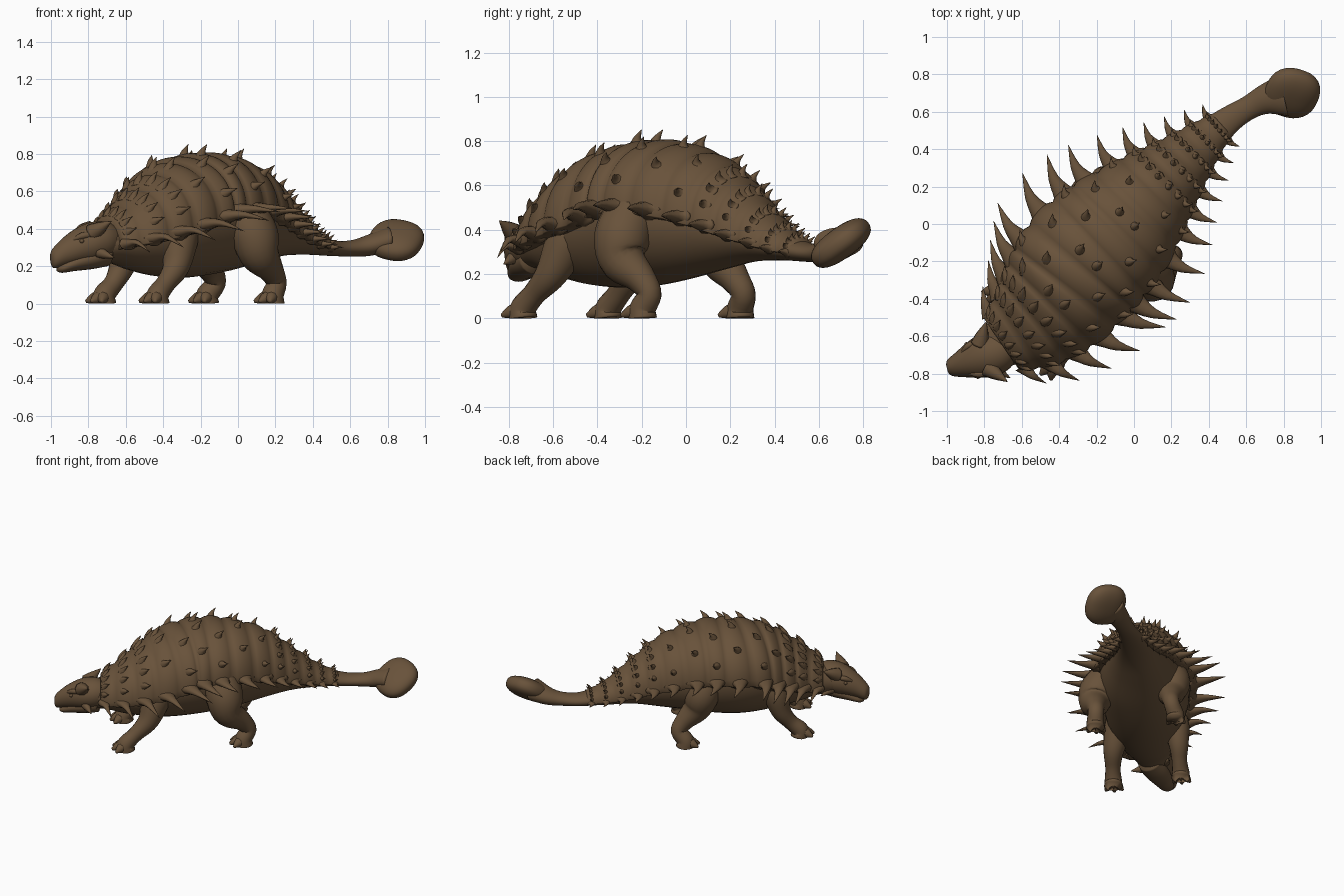
import bpy, bmesh, math
from mathutils import Vector, Matrix

cube = bpy.data.objects.get("Cube")
if cube:
    bpy.data.objects.remove(cube)

hide = bpy.data.materials.new("brown_hide")
hide.use_nodes = True
hide.diffuse_color = (0.14, 0.085, 0.043, 1)
bsdf = next(n for n in hide.node_tree.nodes if n.type == 'BSDF_PRINCIPLED')
bsdf.inputs["Base Color"].default_value = hide.diffuse_color
bsdf.inputs["Roughness"].default_value = 0.8


def finish(name, bm):
    bmesh.ops.recalc_face_normals(bm, faces=bm.faces)
    for f in bm.faces:
        f.smooth = True
    mesh = bpy.data.meshes.new(name)
    bm.to_mesh(mesh)
    bm.free()
    mesh.materials.append(hide)
    obj = bpy.data.objects.new(name, mesh)
    bpy.context.collection.objects.link(obj)


def sample(table, t):
    """Smooth interpolation through the rows of a table, t in 0..1."""
    last = len(table) - 1
    u = min(max(t, 0), 1) * last
    i = min(int(u), last - 1)
    f = u - i
    rows = [table[min(max(i + k, 0), last)] for k in (-1, 0, 1, 2)]
    return [0.5 * (2 * b + (c - a) * f + (2 * a - 5 * b + 4 * c - d) * f * f
                   + (3 * b - a - 3 * c + d) * f ** 3) for a, b, c, d in zip(*rows)]


def bridge(bm, rings):
    rings = [[bm.verts.new(p) for p in ring] for ring in rings]
    n = len(rings[0])
    for r, s in zip(rings, rings[1:]):
        for k in range(n):
            bm.faces.new((r[k], r[(k + 1) % n], s[(k + 1) % n], s[k]))
    bm.faces.new(rings[0])
    bm.faces.new(rings[-1])


def tube(bm, table, ref, sides=16, steps=16, floor=False, flat=1):
    """Limb through rows of x, y, z, radius; flat squashes it across ref."""
    rings = []
    for i in range(steps + 1):
        t = i / steps
        p = sample(table, t)
        tan = Vector(sample(table, t + 0.02)[:3]) - Vector(sample(table, t - 0.02)[:3])
        tan.normalize()
        a = (ref - tan * ref.dot(tan)).normalized()
        b = tan.cross(a) * flat
        ring = []
        for k in range(sides):
            q = 2 * math.pi * k / sides
            v = Vector(p[:3]) + (a * math.cos(q) + b * math.sin(q)) * max(p[3], 0.001)
            if floor:
                v.z = max(v.z, 0)
            ring.append(v)
        rings.append(ring)
    bridge(bm, rings)


def frame(table, t):
    """Centre, backward direction and side direction at t."""
    p = sample(table, t)
    a, b = sample(table, t - 0.01), sample(table, t + 0.01)
    tan = Vector((b[0] - a[0], b[1] - a[1], 0)).normalized()
    return p, tan, Vector((tan.y, -tan.x, 0))


def loft(name, table, steps=40, sides=32):
    """Oval body through rows of x, y, half width, bottom, top."""
    rings = []
    for i in range(steps + 1):
        p, tan, side = frame(table, i / steps)
        ring = []
        for k in range(sides):
            q = 2 * math.pi * k / sides
            v = Vector((p[0], p[1], (p[3] + p[4]) / 2)) + side * p[2] * math.cos(q)
            v.z += (p[4] - p[3]) / 2 * math.sin(q)
            ring.append(v)
        rings.append(ring)
    bm = bmesh.new()
    bridge(bm, rings)
    finish(name, bm)


# Armour shell rows: x, y, half width, rim height, top height
shell = [(-.71, -.64, .17, .3, .455), (-.56, -.535, .265, .34, .595), (-.41, -.39, .33, .4, .73),
         (-.265, -.205, .36, .47, .79), (-.09, -.03, .335, .48, .79), (.09, .16, .255, .43, .71),
         (.23, .3, .183, .365, .57), (.36, .43, .123, .315, .425), (.47, .53, .078, .29, .352)]
BANDS = 14


def shell_point(t, q, rib=True):
    p, tan, side = frame(shell, t)
    f = (t * BANDS) % 1
    swell = 1 + (0.06 * math.sin(math.pi * f) ** 0.7 - 0.025 if rib else 0)
    v = Vector((p[0], p[1], p[3])) + side * p[2] * math.cos(q) * swell
    s = math.sin(q)
    v.z += (p[4] - p[3]) * swell * s ** 0.9 if s > 0 else 0.1 * p[2] * s
    return v


bm = bmesh.new()
STEPS = BANDS * 7
bridge(bm, [[shell_point(i / STEPS, 2 * math.pi * k / 56) for k in range(56)]
            for i in range(STEPS + 1)])
finish("armour_shell", bm)

# Trunk and tail in one smooth form
loft("body", [(-.82, -.72, .085, .22, .39), (-.69, -.63, .14, .22, .44), (-.57, -.53, .2, .18, .55),
              (-.42, -.38, .27, .145, .69), (-.27, -.2, .305, .14, .75), (-.09, -.03, .29, .17, .74),
              (.09, .16, .22, .22, .66), (.23, .3, .155, .255, .53), (.36, .43, .108, .262, .4),
              (.5, .55, .075, .255, .34), (.61, .62, .064, .252, .34), (.7, .665, .08, .255, .37),
              (.8, .69, .115, .275, .41)], 66)

# Spikes: a large row on each rim, smaller ones in rows over the back
bm = bmesh.new()


def spike(t, q, length, radius, lean, droop=0, flat=1):
    base = shell_point(t, q, False)
    _, tan, side = frame(shell, t)
    e = shell_point(t, q + .05, False) - shell_point(t, q - .05, False)
    out = e.cross(tan).normalized()
    if out.dot(side * math.cos(q) + Vector((0, 0, math.sin(q)))) < 0:
        out = -out
    tip = base + out * length + tan * length * lean - Vector((0, 0, length * droop))
    mid = base + out * length * .45 + tan * length * lean * .25
    root = base - out * radius * .8
    tube(bm, [(*root, radius * 1.7), (*base, radius * 1.1), (*mid, radius * .55), (*tip, .001)],
         tan, 10, 9, flat=flat)


for i in range(BANDS):
    t = (i + .5) / BANDS
    size = sample(shell, t)[2] / .35
    for mirror in (False, True):
        for row, q in enumerate((.06, .42, .76, 1.08, 1.4)):
            angle = math.pi - q if mirror else q
            if row == 0:
                spike(t, angle, .015 + .19 * size, .012 + .038 * size, .4, max(.05, .5 - t), .65)
            elif (i + row) % 2 or i > 8 or i < 3:
                spike(t, angle, .02 + .042 * size, .007 + .021 * size, .6)
finish("armour_spikes", bm)

# Head: skull, lower jaw, brows and horns
loft("skull", [(-1.0, -.772, .02, .22, .275), (-.985, -.768, .045, .19, .3), (-.93, -.752, .07, .2, .355),
               (-.86, -.728, .1, .21, .405), (-.79, -.703, .118, .215, .435), (-.72, -.68, .112, .23, .44),
               (-.66, -.655, .08, .26, .42)], 24, 24)
loft("lower_jaw", [(-.965, -.764, .02, .172, .2), (-.94, -.756, .05, .165, .22),
                   (-.87, -.733, .075, .175, .27), (-.78, -.703, .09, .185, .31),
                   (-.7, -.67, .085, .2, .34)], 16, 20)

bm = bmesh.new()
back = Vector((.94, .33, 0))
across = Vector((.33, -.94, 0))
for s in (-1, 1):
    side = across * s
    cheek = Vector((-.77, -.697, .275)) + side * .085
    crown = Vector((-.8, -.706, .38)) + side * .07
    for root, tip, r in ((cheek, side * .07 + back * .06 - Vector((0, 0, .03)), .032),
                         (crown, side * .1 + back * .07 + Vector((0, 0, .06)), .05)):
        mid, end = root + tip * .45, root + tip
        tube(bm, [(*root, r), (*mid, r * .65), (*end, .002)], Vector((0, 0, 1)), 10, 8)
    # Brow ridge over each eye
    a = Vector((-.91, -.745, .335)) + side * .055
    b = Vector((-.86, -.728, .362)) + side * .08
    c = Vector((-.8, -.708, .37)) + side * .092
    tube(bm, [(*a, .004), (*b, .018), (*c, .014)], Vector((0, 0, 1)), 10, 8)
finish("horns_and_brows", bm)

bm = bmesh.new()
for s in (-1, 1):
    spot = Vector((-.865, -.73, .335)) + across * s * .092
    bmesh.ops.create_uvsphere(bm, u_segments=12, v_segments=8, radius=.012,
                              matrix=Matrix.Translation(spot))
finish("eyes", bm)

# Legs: path rows of x, y, z, radius ending at the foot
legs = {
    "front_left_leg": [(-.3, -.47, .45, .1), (-.315, -.54, .33, .1), (-.33, -.61, .2, .073),
                       (-.385, -.685, .11, .053), (-.43, -.735, .045, .06)],
    "front_right_leg": [(-.55, -.28, .45, .1), (-.585, -.25, .33, .095), (-.62, -.26, .2, .07),
                        (-.665, -.305, .11, .053), (-.715, -.35, .045, .06)],
    "hind_left_leg": [(.03, -.24, .48, .12), (.085, -.285, .37, .13), (.115, -.285, .265, .108),
                      (.175, -.205, .18, .07), (.205, -.165, .11, .055), (.185, -.195, .045, .06)],
    "hind_right_leg": [(-.24, .09, .48, .11), (-.235, .14, .37, .12), (-.2, .16, .265, .098),
                       (-.145, .22, .18, .068), (-.12, .26, .11, .055), (-.165, .245, .045, .06)],
}
ahead = Vector((-.71, -.71, 0))
wide = Vector((.71, -.71, 0))
for name, path in legs.items():
    bm = bmesh.new()
    x, y = path[-1][:2]
    tube(bm, path + [(x, y, 0, .064)], wide, 18, 28, True)
    # Blunt toes fanned over the front of the foot
    for k in (-1, 0, 1):
        way = (ahead + wide * k * .75).normalized()
        root = Vector((x, y, .04)) + way * .015
        mid, end = root + way * .045, root + way * .085
        tube(bm, [(*root, .04), (mid.x, mid.y, .026, .03), (end.x, end.y, .012, .008)],
             Vector((0, 0, 1)), 10, 8, True)
    finish(name, bm)

# Tail club: a tilted, flattened, slightly boxy lump
bm = bmesh.new()
bmesh.ops.create_uvsphere(bm, u_segments=32, v_segments=20, radius=1)
for v in bm.verts:
    v.co /= sum(abs(c) ** 2.4 for c in v.co) ** (1 / 2.4)
turn = Matrix.Rotation(math.radians(36), 4, 'X') @ Matrix.Rotation(math.radians(-20), 4, 'Z')
bmesh.ops.transform(bm, verts=bm.verts, matrix=Matrix.Translation((.845, .7, .34)) @ turn
                    @ Matrix.Diagonal((.145, .15, .07, 1)))
finish("tail_club", bm)
